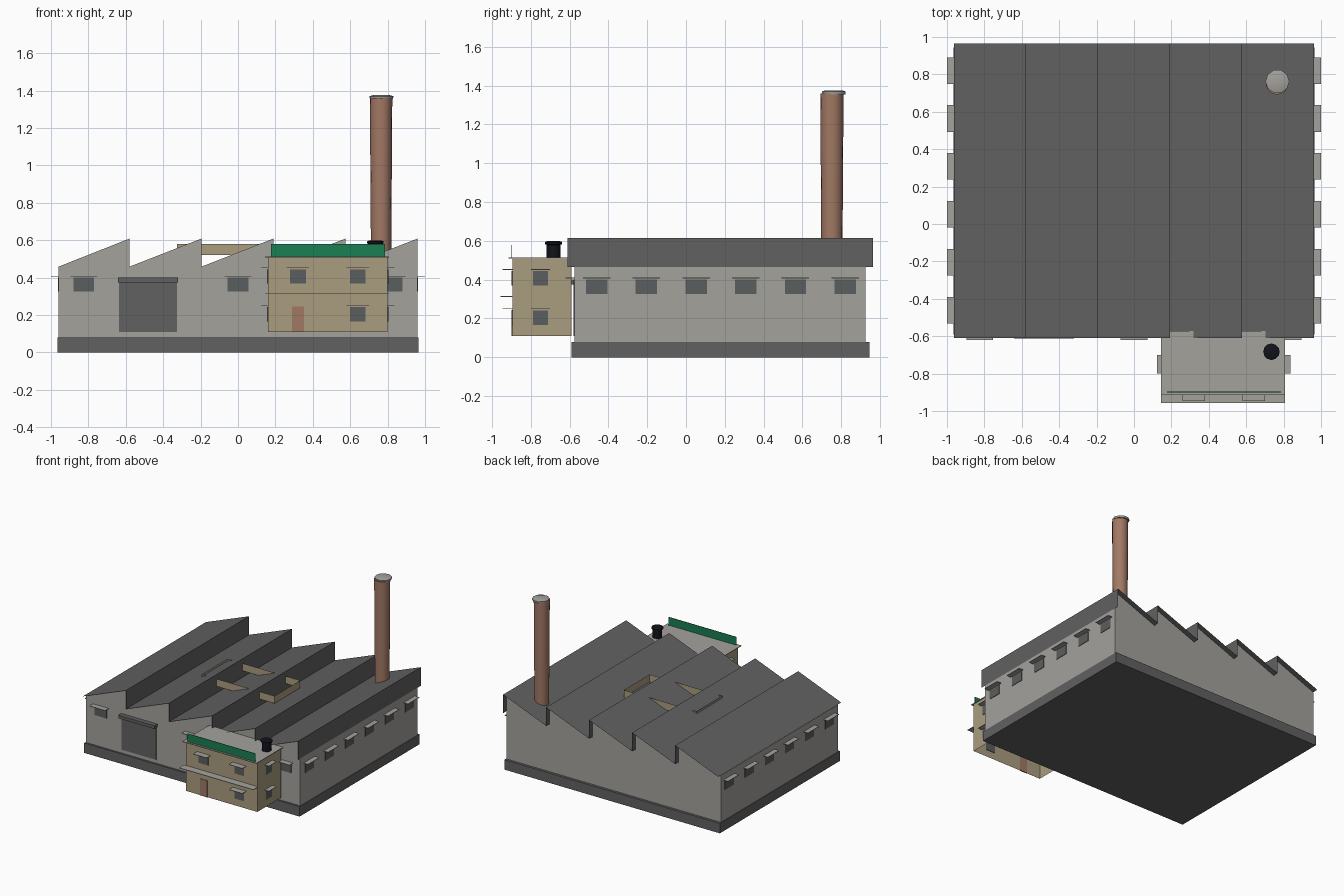
import bpy, bmesh, math
from mathutils import Vector

if "Cube" in bpy.data.objects:
    bpy.data.objects.remove(bpy.data.objects["Cube"])


def material(name, r, g, b):
    m = bpy.data.materials.new(name)
    m.use_nodes = True
    m.diffuse_color = (r, g, b, 1)
    m.node_tree.nodes["Principled BSDF"].inputs["Base Color"].default_value = (r, g, b, 1)
    return m


concrete = material("light grey concrete", 0.37, 0.36, 0.335)
slate = material("dark grey slate", 0.12, 0.12, 0.12)
glass = material("grey glass", 0.105, 0.112, 0.112)
plaster = material("beige plaster", 0.4, 0.34, 0.215)
brick = material("terracotta brick", 0.36, 0.19, 0.13)
green = material("sign green", 0.011, 0.21, 0.085)
black = material("tank black", 0.006, 0.006, 0.011)


def finish(name, bm, mat):
    mesh = bpy.data.meshes.new(name)
    bm.to_mesh(mesh)
    bm.free()
    mesh.materials.append(mat)
    obj = bpy.data.objects.new(name, mesh)
    bpy.context.collection.objects.link(obj)
    return obj


def box(name, mat, x, y, z):
    """Box from (low, high) ranges on each axis."""
    bm = bmesh.new()
    bmesh.ops.create_cube(bm, size=1)
    for v in bm.verts:
        v.co = [(lo + hi) / 2 + c * (hi - lo) for c, (lo, hi) in zip(v.co, (x, y, z))]
    return finish(name, bm, mat)


def sweep(name, mat, points, move, closed=True, capped=False):
    """Extrude a line of points along a vector, as an open or closed strip."""
    bm = bmesh.new()
    a = [bm.verts.new(p) for p in points]
    b = [bm.verts.new(Vector(p) + Vector(move)) for p in points]
    n = len(points)
    for i in range(n if closed else n - 1):
        j = (i + 1) % n
        bm.faces.new((a[i], a[j], b[j], b[i]))
    if capped:
        bm.faces.new(a)
        bm.faces.new(b)
    bmesh.ops.recalc_face_normals(bm, faces=bm.faces)
    return finish(name, bm, mat)


def lathe(name, mat, x, y, profile, sides=12):
    """Round part from (radius, height) pairs, capped at both ends."""
    bm = bmesh.new()
    rings = [[bm.verts.new((x + r * math.cos(math.tau * i / sides),
                            y + r * math.sin(math.tau * i / sides), z))
              for i in range(sides)] for r, z in profile]
    for lo, hi in zip(rings, rings[1:]):
        for i in range(sides):
            j = (i + 1) % sides
            bm.faces.new((lo[i], lo[j], hi[j], hi[i]))
    bm.faces.new(rings[0][::-1])
    bm.faces.new(rings[-1])
    obj = finish(name, bm, mat)
    bpy.ops.object.select_all(action="DESELECT")
    bpy.context.view_layer.objects.active = obj
    obj.select_set(True)
    bpy.ops.object.shade_smooth_by_angle(angle=math.radians(40))
    return obj


def window(name, axis, side, wall, along, top, width, hood, depth):
    """Pane on a wall facing +/- x or y, with a thin hood above it."""
    pane = (wall - 0.004, wall + 0.004)
    out = sorted((wall, wall + side * depth))
    span = (along - width / 2, along + width / 2)
    cover = (along - hood / 2, along + hood / 2)
    order = (lambda a, b: (a, b)) if axis == "x" else (lambda a, b: (b, a))
    box(name + "_pane", glass, *order(pane, span), (top - 0.075, top))
    box(name + "_hood", concrete, *order(out, cover), (top + 0.006, top + 0.01))


# Plinth
box("plinth", slate, (-0.965, 0.965), (-0.59, 0.945), (0, 0.08))

# Saw-tooth roof sheet and the hall walls under it
TEETH, STEP, LOW, HIGH = 5, 0.385, 0.465, 0.615
ridge = []
for i in range(TEETH):
    x = -0.9625 + i * STEP
    ridge += [(x, -0.61, LOW), (x + STEP, -0.61, HIGH)]
ridge.append((0.9625, -0.61, LOW))
sweep("sawtooth_roof", slate, ridge, (0, 1.575, 0), closed=False)
outline = [(x - 0.003 if x > 0 or i else x + 0.003, -0.575, z - 0.006)
           for i, (x, y, z) in enumerate(ridge)]
outline += [(0.9595, -0.575, 0.08), (-0.9595, -0.575, 0.08)]
sweep("hall_walls", concrete, outline, (0, 1.5, 0), capped=True)

# Hall windows
for side, word in ((1, "left"), (-1, "right")):
    for i in range(6):
        window(f"hall_{word}_window_{i + 1}", "x", side, side * 0.9595,
               -0.46 + i * 0.256, 0.4, 0.11, 0.142, 0.04)
for i, x in enumerate((-0.825, 0, 0.825)):
    window(f"hall_front_window_{i + 1}", "y", -1, -0.575, x, 0.4, 0.11, 0.142, 0.045)

# Loading door and lintel
box("loading_door", slate, (-0.636, -0.326), (-0.58, -0.572), (0.11, 0.375))
box("loading_door_lintel", slate, (-0.642, -0.32), (-0.613, -0.575), (0.375, 0.4))

# Open parapet through the middle of the roof
parapet = [(-0.326, 0, 0.52), (0.326, 0, 0.52), (0.326, 0.33, 0.52), (-0.326, 0.33, 0.52)]
sweep("roof_parapet", plaster, parapet, (0, 0, 0.06))

# Office block, open underneath
office = [(0.16, -0.895, 0.11), (0.8, -0.895, 0.11), (0.8, -0.59, 0.11), (0.16, -0.59, 0.11)]
sweep("office_walls", plaster, office, (0, 0, 0.4))
box("office_roof", concrete, (0.144, 0.807), (-0.915, -0.573), (0.509, 0.514))
box("office_canopy", concrete, (0.144, 0.807), (-0.957, -0.895), (0.312, 0.316))
box("office_door", brick, (0.288, 0.353), (-0.899, -0.891), (0.11, 0.245))
box("roof_sign", green, (0.176, 0.786), (-0.9, -0.896), (0.514, 0.58))
for name, x, top in (("upper_right", 0.32, 0.445), ("upper_left", 0.64, 0.445),
                     ("lower_left", 0.64, 0.242)):
    window("office_front_" + name, "y", -1, -0.895, x, top, 0.085, 0.12, 0.05)
for side, wall, word in ((1, 0.8, "left"), (-1, 0.16, "right")):
    for level, top in (("upper", 0.445), ("lower", 0.242)):
        window(f"office_{word}_{level}", "x", side, wall, -0.75, top, 0.075, 0.1, 0.037)

# Water tank on the office roof
lathe("roof_tank", black, 0.735, -0.683,
      [(0.036, 0.514), (0.036, 0.58), (0.044, 0.583), (0.044, 0.594), (0.03, 0.6)])

# Chimney, slightly wider at the top, with a thin cap
lathe("chimney", brick, 0.765, 0.752, [(0.054, 0.48), (0.06, 1.36)], 16)
lathe("chimney_cap", concrete, 0.767, 0.762,
      [(0.062, 1.355), (0.064, 1.37), (0.045, 1.376)], 10)
